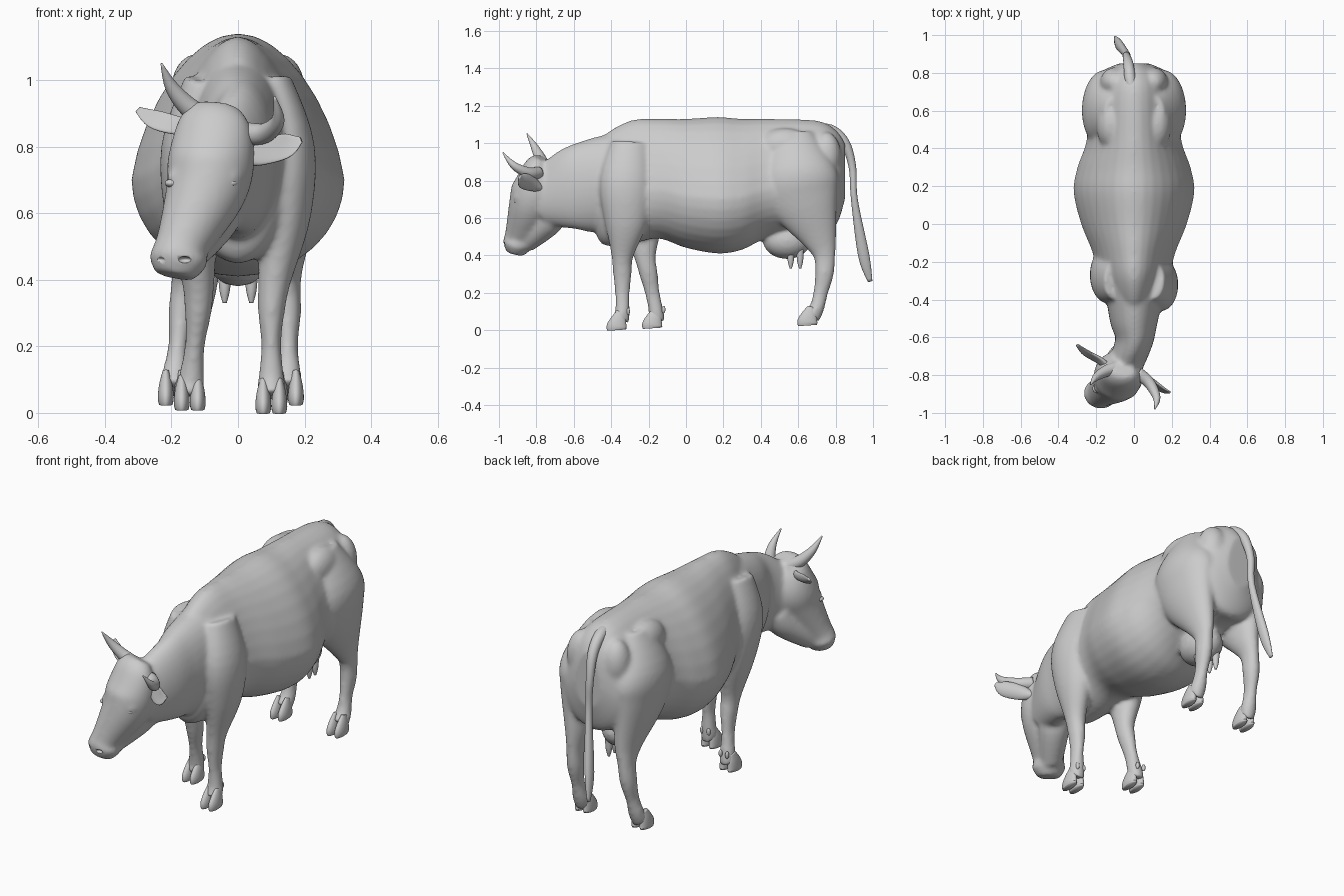
import bpy, bmesh, math
from mathutils import Vector, Matrix

cube = bpy.data.objects.get("Cube")
if cube:
    bpy.data.objects.remove(cube)

GREY = (.6, .6, .6, 1)
mat = bpy.data.materials.new("plain grey")
mat.use_nodes = True
mat.diffuse_color = GREY
mat.node_tree.nodes["Principled BSDF"].inputs["Base Color"].default_value = GREY

ALONG = Vector((0, 1, 0))
UP = Vector((0, 0, 1))
FACING = Vector((-.2, -1, 0))
ACROSS = Vector((1, -.15, 0))


def spline(rows, steps=5):
    """Smoothly interpolate rows of parameters."""
    points = [Vector(row) for row in rows]
    result = []
    for before, start, end, after in zip(points[:1] + points, points, points[1:],
                                         points[2:] + points[-1:]):
        pull_start, pull_end = (end - before) / 2, (after - start) / 2
        for step in range(steps):
            t = step / steps
            ease = t * t * (3 - 2 * t)
            result.append(start.lerp(end, ease) + pull_start * t * (1 - t) ** 2
                          - pull_end * t * t * (1 - t))
    return result + points[-1:]


def circle(count=32):
    angles = [math.tau * k / count for k in range(count)]
    return [(math.cos(angle), math.sin(angle)) for angle in angles]


def skin(bm, rings):
    """Bridge rings of points into a closed solid."""
    rings = [[bm.verts.new(point) for point in ring] for ring in rings]
    faces = [bm.faces.new(rings[0]), bm.faces.new(rings[-1])]
    for ring, following in zip(rings, rings[1:]):
        for k in range(len(ring)):
            faces.append(bm.faces.new((ring[k - 1], following[k - 1], following[k], ring[k])))
    bmesh.ops.recalc_face_normals(bm, faces=faces)


def tube(bm, rows, depth_axis, cup=0):
    """Rows are x, y, z, half width and, where it differs, half depth."""
    rows = spline([row[:4] + row[-1:] for row in rows])
    centres = [Vector(row[:3]) for row in rows]
    rings = []
    for before, row, centre, after in zip(centres[:1] + centres, rows, centres,
                                          centres[1:] + centres[-1:]):
        tangent = (after - before).normalized()
        deep = (depth_axis - tangent * depth_axis.dot(tangent)).normalized()
        wide = tangent.cross(deep)
        width, depth = row[3], row[4]
        rings.append([centre + wide * width * c + deep * (depth * s + cup * width * c * c)
                      for c, s in circle()])
    skin(bm, rings)


def ball(bm, centre, size, turn=0):
    matrix = (Matrix.Translation(centre) @ Matrix.Rotation(turn, 4, 'Z')
              @ Matrix.Diagonal((*size, 1)))
    bmesh.ops.create_uvsphere(bm, u_segments=24, v_segments=16, radius=1, matrix=matrix)


def face_pair(bm, centre, spread, size):
    """A pair of balls on both sides of the turned head."""
    for side in (-1, 1):
        ball(bm, Vector(centre) + ACROSS * spread * side, size, side * .6 - .15)


def finish(bm, name):
    mesh = bpy.data.meshes.new(name)
    bm.to_mesh(mesh)
    bm.free()
    mesh.materials.append(mat)
    mesh.shade_smooth()
    ob = bpy.data.objects.new(name, mesh)
    bpy.context.scene.collection.objects.link(ob)
    return ob


def single(name, rows, depth_axis, cup=0):
    bm = bmesh.new()
    tube(bm, rows, depth_axis, cup)
    finish(bm, name)


# Torso: y, bottom, top, half width; widest below the middle
body = bmesh.new()
torso = [(-.5, .6, .9, .06), (-.45, .46, 1.03, .13), (-.3, .46, 1.12, .18),
         (-.15, .49, 1.13, .22), (0, .44, 1.13, .28), (.17, .41, 1.14, .32),
         (.3, .43, 1.13, .3), (.45, .5, 1.13, .25), (.7, .55, 1.12, .23),
         (.8, .56, 1.07, .18), (.85, .7, 1, .08)]
rings = []
for y, low, top, width in spline(torso):
    waist = low + (top - low) * .4
    rings.append([(width * c * (1 - .2 * max(s, 0)), y,
                   waist + s * (top - waist if s > 0 else waist - low)) for c, s in circle()])
skin(body, rings)

# Hip bones, pin bones and udder
for side in (-1, 1):
    ball(body, (side * .12, .53, .98), (.08, .14, .1))
    ball(body, (side * .1, .75, .93), (.08, .08, .13))
ball(body, (0, .54, .48), (.1, .13, .1))

# Neck, head, jaw and brows
tube(body, [(0, -.3, .8, .16, .27), (0, -.5, .77, .13, .25), (0, -.62, .75, .1, .22),
            (-.06, -.78, .7, .09, .15)], UP)
tube(body, [(-.06, -.77, .92, .07, .04), (-.07, -.79, .87, .11, .08), (-.08, -.8, .76, .13),
            (-.1, -.83, .66, .12), (-.17, -.89, .5, .08), (-.18, -.9, .46, .09, .08),
            (-.19, -.91, .41, .06, .05)], FACING)
tube(body, [(-.05, -.7, .65, .08), (-.08, -.74, .58, .08), (-.16, -.86, .47, .06)], FACING)
face_pair(body, (-.1, -.87, .71), .08, (.03, .04, .02))

# Legs, one list for each pair; the right legs stand differently
FRONT = [(.1, -.3, 1, .06, .1), (.14, -.32, .8, .09, .14), (.14, -.32, .6, .08, .12),
         (.11, -.34, .4, .05, .06), (.1, -.34, .3, .04, .05), (.1, -.34, .2, .03, .04),
         (.1, -.34, .1, .04), (.1, -.35, .05, .04, .05)]
HIND = [(.1, .58, 1.05, .06, .1), (.15, .6, .85, .12, .2), (.16, .63, .7, .1, .19),
        (.15, .71, .5, .06, .1), (.15, .74, .4, .04, .06), (.15, .74, .3, .04, .05),
        (.15, .72, .2, .03, .04), (.15, .7, .12, .04), (.15, .67, .07, .04, .05)]


def leg(name, rows, side=1, stride=0, ground=0):
    placed = []
    for x, y, z, *size in rows:
        if side < 0:
            x = -x - .05 * max(0, 1 - z * 2)
            y += stride * (1 - z)
        placed.append((x, y, z, *size))
    tube(body, placed, ALONG)
    foot = Vector((*placed[-1][:2], ground))
    # Cloven hoof and dewclaws
    bm = bmesh.new()
    for half in (-1, 1):
        claw = [(.1, 0, .01, .02), (.06, .01, .02, .04), (.02, .02, .024, .054), (0, .02, .02, .05)]
        tube(bm, [(foot.x + half * .024, foot.y - forward, ground + height, width, depth)
                  for height, forward, width, depth in claw], ALONG)
        ball(bm, foot + Vector((half * .02, .04, .1)), (.01, .01, .02))
    finish(bm, name + "_hoof")


leg("front_left", FRONT)
leg("front_right", FRONT, side=-1, stride=.2, ground=.01)
leg("hind_left", HIND, ground=.025)
leg("hind_right", HIND, side=-1, ground=.025)

# Fuse the fleshy parts into one soft skin
skin_ob = finish(body, "body")
fuse = skin_ob.modifiers.new("fuse", 'REMESH')
fuse.mode = 'VOXEL'
fuse.voxel_size = .01
fuse.use_smooth_shade = True
soften = skin_ob.modifiers.new("soften", 'SMOOTH')
soften.factor = .5
soften.iterations = 14

# Nostrils
bm = bmesh.new()
face_pair(bm, (-.2, -.97, .46), .04, (.02, .02, .01))
cutter = finish(bm, "nostril_cutter")
cutter.hide_render = True
cutter.hide_viewport = True
nostrils = skin_ob.modifiers.new("nostrils", 'BOOLEAN')
nostrils.operation = 'DIFFERENCE'
nostrils.object = cutter

# Eyes
bm = bmesh.new()
face_pair(bm, (-.11, -.885, .69), .087, (.023, .023, .013))
finish(bm, "eyes")

# Teats
bm = bmesh.new()
for side in (-1, 1):
    for y in (.56, .61):
        x = side * .04
        tube(bm, [(x, y, .43, .02), (x, y, .37, .016), (x, y, .33, .006)], ALONG)
finish(bm, "teats")

# Horns
single("left_horn", [(.02, -.79, .84, .034), (.08, -.84, .84, .03), (.12, -.92, .88, .02),
                     (.11, -.98, .95, .003)], UP)
single("right_horn", [(-.09, -.76, .88, .034), (-.15, -.78, .92, .03), (-.2, -.81, .98, .02),
                      (-.23, -.85, 1.05, .003)], ALONG)
# Ears, cupped forwards
single("left_ear", [(.03, -.78, .76, .02), (.08, -.82, .78, .04, .014), (.15, -.87, .8, .04, .01),
                    (.19, -.89, .82, .01, .005)], FACING + UP * .4, cup=.2)
single("right_ear", [(-.12, -.77, .85, .02), (-.18, -.72, .86, .03, .014),
                     (-.25, -.68, .88, .03, .01), (-.3, -.64, .91, .01, .005)],
       FACING + UP * .5, cup=.2)
# Tail, rising out of the rump
single("tail", [(0, .64, 1.08, .03), (-.02, .77, 1.07, .03), (-.03, .85, 1, .026),
                (-.04, .89, .87, .02), (-.04, .9, .7, .018), (-.08, .95, .4, .02, .03),
                (-.1, .985, .26, .006, .012)], ALONG)
